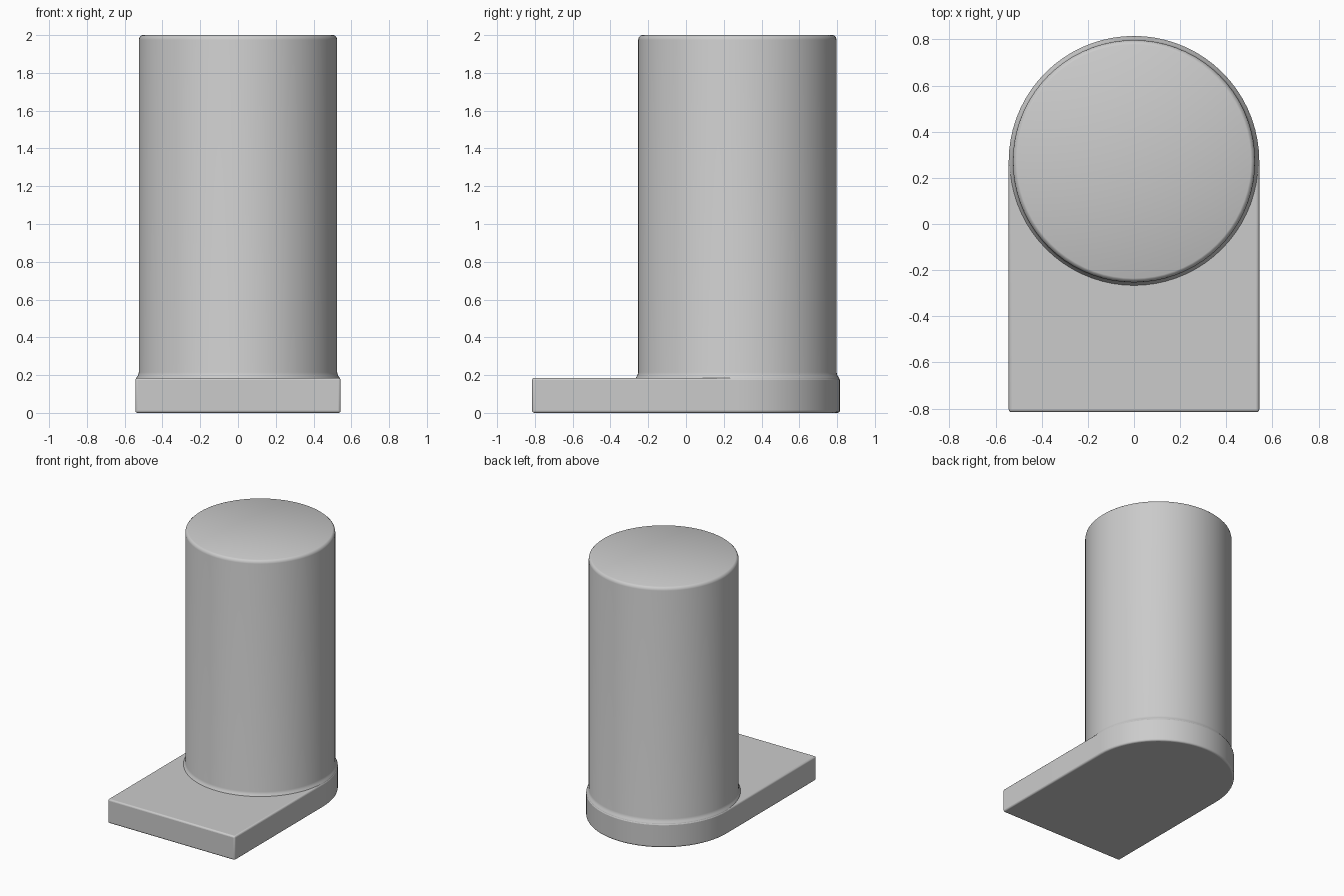
import bpy, bmesh, math

cube = bpy.data.objects.get("Cube")
if cube:
    bpy.data.objects.remove(cube)

HALF_W = 0.543      # plate half width and back radius
HALF_L = 0.815      # plate half length
PLATE_H = 0.185
AXIS_Y = HALF_L - HALF_W
POST_R = 0.525

grey = bpy.data.materials.new("plain grey")
grey.use_nodes = True
colour = (0.6, 0.6, 0.6, 1)
grey.diffuse_color = colour
grey.node_tree.nodes["Principled BSDF"].inputs["Base Color"].default_value = colour


def finish(bm, name):
    bmesh.ops.recalc_face_normals(bm, faces=bm.faces)
    mesh = bpy.data.meshes.new(name)
    bm.to_mesh(mesh)
    bm.free()
    mesh.materials.append(grey)
    obj = bpy.data.objects.new(name, mesh)
    bpy.context.collection.objects.link(obj)
    bpy.ops.object.select_all(action="DESELECT")
    obj.select_set(True)
    bpy.context.view_layer.objects.active = obj
    bpy.ops.object.shade_smooth_by_angle(angle=math.radians(32))
    return obj


# Base plate: square front, half-round back, softened edges
bm = bmesh.new()
outline = [(-HALF_W, -HALF_L), (HALF_W, -HALF_L)]
for i in range(37):
    a = math.pi * i / 36
    outline.append((HALF_W * math.cos(a), AXIS_Y + HALF_W * math.sin(a)))
face = bm.faces.new([bm.verts.new((x, y, 0)) for x, y in outline])
top = bmesh.ops.extrude_face_region(bm, geom=[face])["geom"]
bmesh.ops.translate(bm, vec=(0, 0, PLATE_H),
                    verts=[g for g in top if isinstance(g, bmesh.types.BMVert)])
base = finish(bm, "base_plate")
bevel = base.modifiers.new("soft edges", "BEVEL")
bevel.width = 0.012
bevel.segments = 3
bevel.limit_method = "ANGLE"
bevel.angle_limit = math.radians(40)

# Round post: spun profile with a flared foot and a rounded rim
bm = bmesh.new()
profile = [(0, 0.1), (HALF_W - 0.003, 0.1), (HALF_W - 0.003, 0.18), (0.537, 0.188),
           (0.53, 0.197), (POST_R, 0.215), (POST_R, 1.975), (0.522, 1.988),
           (0.513, 1.997), (0.507, 2), (0, 2)]
points = [bm.verts.new((r, AXIS_Y, z)) for r, z in profile]
edges = [bm.edges.new(pair) for pair in zip(points, points[1:])]
bmesh.ops.spin(bm, geom=points + edges, cent=(0, AXIS_Y, 0), axis=(0, 0, 1),
               angle=math.tau, steps=72)
bmesh.ops.remove_doubles(bm, verts=bm.verts, dist=0.0005)
finish(bm, "round_post")
